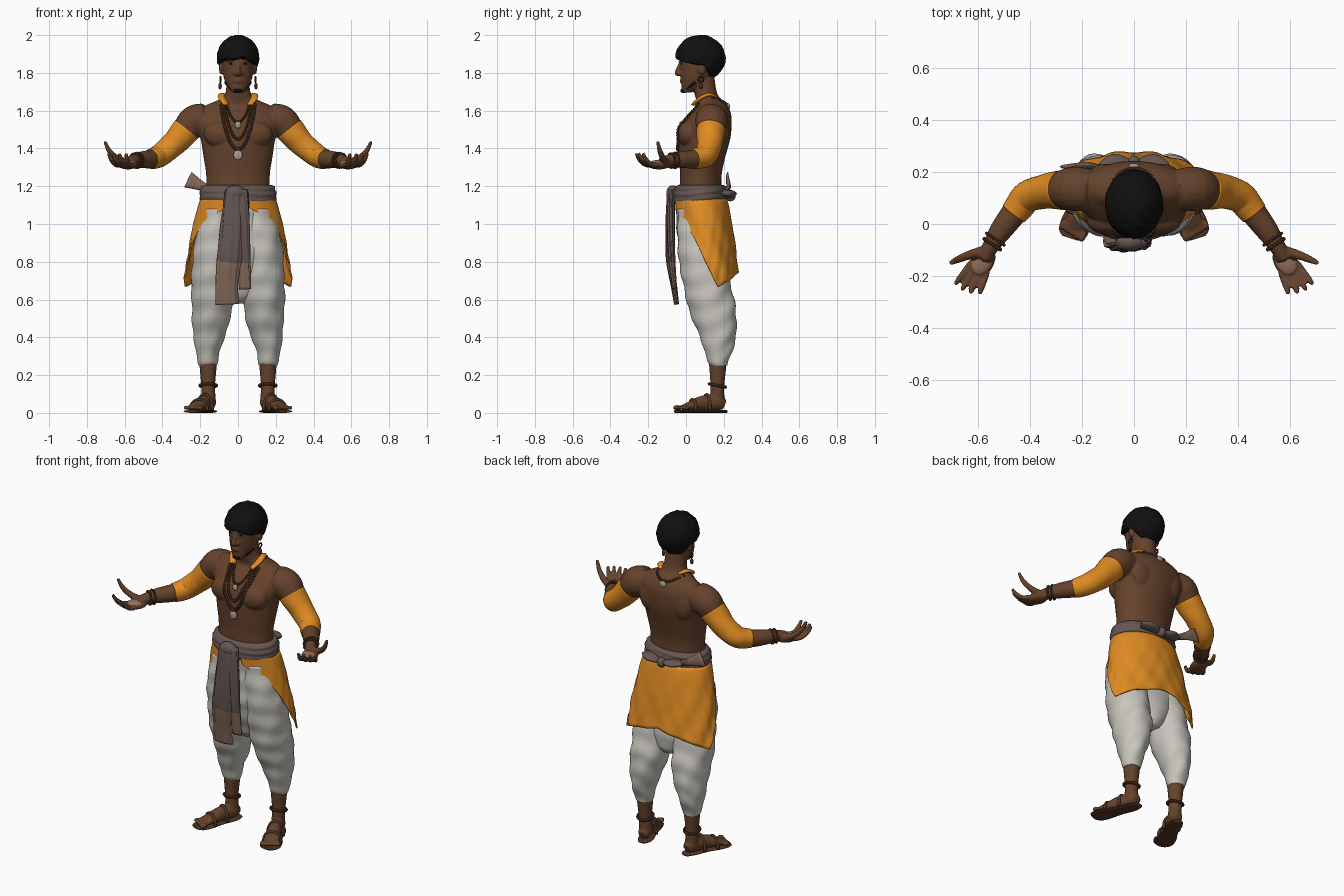
import bpy, bmesh, math
from math import sin, cos, pi
from mathutils import Vector, Matrix, Quaternion
from mathutils.bvhtree import BVHTree

def mat(name, r, g, b):
    m = bpy.data.materials.new(name)
    m.diffuse_color = (r, g, b, 1)
    return m

SKIN = mat("brown skin", .13, .055, .025)
PALM = mat("light palm", .30, .16, .10)
HAIR = mat("black hair", .005, .005, .005)
ORANGE = mat("orange cloth", .74, .26, .016)
WHITE = mat("off white cloth", .58, .56, .51)
TAUPE = mat("grey taupe cloth", .13, .092, .085)
PALE = mat("pale taupe cloth", .24, .15, .105)
BEAD = mat("dark bead brown", .06, .022, .011)
LEATHER = mat("sandal leather", .085, .035, .017)
SILVER = mat("silver", .40, .33, .29)

def finish(name, bm, *mats, rule=None):
    bmesh.ops.recalc_face_normals(bm, faces=bm.faces)
    for f in bm.faces:
        f.smooth = True
        if rule:
            f.material_index = rule(f.calc_center_median())
    me = bpy.data.meshes.new(name)
    bm.to_mesh(me)
    bm.free()
    for m in mats:
        me.materials.append(m)
    ob = bpy.data.objects.new(name, me)
    bpy.context.collection.objects.link(ob)
    return ob

def spline(pts, k):
    P = [pts[0]] + list(pts) + [pts[-1]]
    out = []
    for i in range(1, len(P) - 2):
        for j in range(k):
            t = j / k
            out.append(tuple(.5 * (2*b + (c-a)*t + (2*a-5*b+4*c-d)*t*t + (3*b-a-3*c+d)*t**3)
                             for a, b, c, d in zip(P[i-1], P[i], P[i+1], P[i+2])))
    return out + [tuple(pts[-1])]

def tube(bm, pts, n=18, k=4, up=(0, 0, 1), flat=False, fold=None, s=1):
    """Loft along a smooth path of (x, y, z, side radius, up radius)."""
    S = [(s * p[0],) + p[1:] for p in spline(pts, k)]
    rings = []
    for i, p in enumerate(S):
        c = Vector(p[:3])
        if flat:
            side, nrm = Vector((1, 0, 0)), Vector((0, -1, 0))
        else:
            t = (Vector(S[min(i+1, len(S)-1)][:3]) - Vector(S[max(i-1, 0)][:3])).normalized()
            side = t.cross(Vector(up)).normalized()
            nrm = side.cross(t)
        ring = []
        for j in range(n):
            a = 2 * pi * j / n
            f = fold(a, c.z) if fold else 1
            ring.append(bm.verts.new(c + side * cos(a) * p[3] * f + nrm * sin(a) * p[-1] * f))
        rings.append(ring)
    for A, B in zip(rings, rings[1:]):
        for j in range(n):
            bm.faces.new((A[j], A[(j+1) % n], B[(j+1) % n], B[j]))
    bm.faces.new(rings[0])
    bm.faces.new(rings[-1])

def ball(bm, c, r, rot=None, u=20):
    bmesh.ops.create_uvsphere(bm, u_segments=u, v_segments=u * 2 // 3, radius=1,
                              matrix=Matrix.LocRotScale(Vector(c), rot, Vector(r)))

def beads(bm, pts, r):
    for p in pts:
        bmesh.ops.create_icosphere(bm, subdivisions=2, radius=r, matrix=Matrix.Translation(p))

def circle(c, axis, r, n):
    q = Vector(axis).to_track_quat('Z', 'Y')
    return [Vector(c) + q @ Vector((r*cos(2*pi*i/n), r*sin(2*pi*i/n), 0)) for i in range(n)]

def table(x, pts):
    for (a, u), (b, v) in zip(pts, pts[1:]):
        if x <= b:
            t = max(0, (x - a) / (b - a))
            return u + (v - u) * t
    return pts[-1][1]

# Body: torso, head, arms, hands, shins and feet fused into one skin
bm = bmesh.new()
tube(bm, [(0, .075, 1.10, .17, .115), (0, .078, 1.25, .168, .11), (0, .085, 1.35, .182, .122),
          (0, .097, 1.45, .198, .137), (0, .112, 1.53, .225, .13), (0, .13, 1.585, .215, .108),
          (0, .138, 1.625, .175, .082), (0, .125, 1.655, .11, .07), (0, .105, 1.69, .068, .06),
          (0, .09, 1.78, .06, .06)], n=36, flat=True)
tube(bm, [(0, .0, 1.695, .028, .022), (0, .03, 1.72, .05, .055), (0, .05, 1.76, .071, .076),
          (0, .065, 1.80, .08, .095), (0, .075, 1.86, .086, .108), (0, .08, 1.92, .086, .105),
          (0, .08, 1.965, .06, .08), (0, .08, 1.98, .02, .03)], n=32, flat=True)
tube(bm, [(0, -.028, 1.855, .009), (0, -.04, 1.825, .011), (0, -.047, 1.80, .014),
          (0, -.035, 1.79, .012)], n=12, up=(0, -1, 0))
ball(bm, (0, -.022, 1.757), (.026, .012, .012))
ARM = [(.17, .13, 1.56, .08), (.232, .135, 1.543, .086), (.285, .13, 1.485, .072),
       (.345, .125, 1.42, .061), (.408, .105, 1.367, .056), (.455, .05, 1.345, .051),
       (.515, -.03, 1.34, .043), (.556, -.095, 1.335, .031), (.575, -.13, 1.322, .032)]
for s in (1, -1):
    ball(bm, (s*.088, .012, 1.475), (.095, .055, .07))
    ball(bm, (s*.10, .19, 1.51), (.075, .042, .09))
    ball(bm, (s*.036, -.022, 1.868), (.03, .012, .009))
    ball(bm, (s*.015, -.032, 1.797), (.011, .013, .009))
    ball(bm, (s*.09, .085, 1.825), (.011, .022, .035))
    tube(bm, ARM, s=s)
    d, w = Vector((.475, -.88, 0)), Vector((.88, .475, 0))
    wrist = Vector((.557, -.095, 0))
    c = wrist + d * .055
    ball(bm, (s*c.x, c.y, 1.312), (.066, .047, .023), Quaternion((0, 0, 1), math.atan2(d.y, s*d.x)))
    for off, L in ((-.035, .08), (-.012, .095), (.012, .1), (.035, .092)):
        k = wrist + d * .085 + w * off
        tube(bm, [tuple(k + d*L*t + w*off*t*.4 + Vector((0, 0, z))) + (r,) for t, z, r in
                  ((0, 1.312, .014), (.4, 1.315, .013), (.8, 1.343, .012), (1.02, 1.375, .009))], n=10, s=s)
    tube(bm, [(.58, -.105, 1.325, .022), (.635, -.12, 1.345, .018), (.68, -.138, 1.385, .014),
              (.705, -.15, 1.438, .009)], n=10, s=s)
    tube(bm, [(.155, .165, .38, .055), (.158, .168, .25, .046), (.158, .166, .14, .037),
              (.155, .165, .05, .04)], flat=True, s=s)
    tube(bm, [(.15, .205, .042, .026, .026), (.155, .17, .052, .038, .04), (.185, .09, .05, .038, .042),
              (.215, .02, .036, .045, .024), (.23, -.015, .028, .045, .014)], s=s)
    for i in range(5):
        o = (i - 2) * .021
        ball(bm, (s*(.236 + o*.92), -.032 + o*.38 + abs(i - .5)*.004, .027),
             (.012, .022, .012) if i else (.015, .026, .015), Quaternion((0, 0, 1), s*.35), 12)
body = finish("body", bm, SKIN)
m = body.modifiers.new("fuse", 'REMESH')
m.mode, m.voxel_size, m.use_smooth_shade = 'VOXEL', .0065, True
m = body.modifiers.new("soften", 'SMOOTH')
m.factor, m.iterations = .5, 3
dg = bpy.context.evaluated_depsgraph_get()
bvh = BVHTree.FromObject(body, dg)

def skin_point(x, z, side=-1):
    hit = bvh.ray_cast(Vector((x, side, z)), Vector((0, -side, 0)))[0]
    return hit if hit else Vector((x, .1 + side*.12, z))

# Hair cap with a stepped hairline and wavy tufts
bm = bmesh.new()
bmesh.ops.create_uvsphere(bm, u_segments=56, v_segments=36, radius=1)
for v in bm.verts:
    p = v.co.copy()
    f = 1 + .02*sin(9*p.x + 6*p.z) * sin(8*p.y + 3) + .012*sin(22*p.x + 5*p.y) * cos(17*p.z)
    v.co = Vector((p.x*.112*f, .077 + p.y*.132*f, 1.88 + p.z*.12*f))
    line = table(v.co.y, [(-.06, 1.882), (0, 1.86), (.05, 1.85), (.10, 1.84), (.13, 1.765), (.2, 1.76)])
    v.co.z = min(2.0, max(v.co.z, line + .006*sin(60*v.co.x)))
finish("hair", bm, HAIR)

# Goatee, brows and eyes
bm = bmesh.new()
ball(bm, (0, -.012, 1.706), (.026, .018, .013))
for s in (1, -1):
    ball(bm, (s*.036, -.031, 1.874), (.026, .005, .004), Quaternion((0, 1, 0), s*.12))
    p = skin_point(s*.034, 1.848)
    ball(bm, p, (.014, .003, .004))
    tube(bm, [(s*.02, -.008, 1.708, .008), (s*.048, .02, 1.728, .008), (s*.068, .05, 1.75, .006)], n=8)
finish("facial_hair", bm, HAIR)

# Forehead mark: three thin plates
bm = bmesh.new()
for x, z, h in ((-.011, 1.885, .03), (.011, 1.885, .03), (0, 1.86, .012)):
    p = skin_point(x, z)
    ball(bm, p, (.0035, .004, h), u=10)
finish("forehead_mark", bm, SILVER)

# Light palms
bm = bmesh.new()
for s in (1, -1):
    ball(bm, (s*c.x, c.y, 1.32), (.058, .04, .019), Quaternion((0, 0, 1), math.atan2(d.y, s*d.x)))
finish("palms", bm, PALM)

# Orange sleeves and neck cloth
bm = bmesh.new()
for s in (1, -1):
    tube(bm, [(.272, .131, 1.502, .077), (.30, .129, 1.468, .073), (.345, .125, 1.42, .066),
              (.408, .105, 1.367, .061), (.44, .068, 1.35, .057), (.462, .04, 1.345, .053)], n=28, s=s,
         fold=lambda a, z: 1 + .012*sin(3*a + 70*z))
    tube(bm, [(.062, .04, 1.632, .02, .008), (.085, .075, 1.665, .02, .01), (.085, .12, 1.685, .018, .009),
              (.06, .16, 1.675, .012, .006)], n=10, s=s)
finish("sleeves_and_collar", bm, ORANGE)

# Bead jewellery: necklaces, bracelets, anklets, earrings
bm = bmesh.new()
for wid, top, depth, n, r in ((.088, 1.63, .235, 46, .0095), (.07, 1.64, .19, 40, .008), (.06, 1.64, .10, 26, .007)):
    beads(bm, [skin_point(-wid*cos(a), top - depth*abs(sin(a))**1.5) + Vector((0, -.004, 0))
               for a in (pi*i/n for i in range(n + 1))], r)
beads(bm, [skin_point(-.085 + .17*i/16, 1.665 - .03*sin(pi*i/16), 1) for i in range(17)], .008)
for s in (1, -1):
    ax = (s*.55, -.83, 0)
    beads(bm, circle((s*.545, -.078, 1.336), ax, .037, 18), .0075)
    beads(bm, circle((s*.533, -.058, 1.337), ax, .04, 18), .0065)
    beads(bm, circle((s*.157, .166, .145), (0, .2, 1), .043, 20), .009)
    beads(bm, circle((s*.093, .08, 1.765), (1, 0, 0), .014, 9), .005)
    ball(bm, (s*.095, .08, 1.73), (.01, .01, .018), u=10)
finish("bead_jewellery", bm, BEAD)

# Silver pendants, front and back
bm = bmesh.new()
for z, r in ((1.525, .017), (1.365, .024)):
    ball(bm, skin_point(0, z) + Vector((0, -.008, 0)), (r, .008, r*1.1))
ball(bm, skin_point(0, 1.62, 1), (.022, .01, .02))
finish("pendants", bm, SILVER)

# Draped white trousers
def drape(a, z):
    return 1 + .028*sin(52*z + 2.5*sin(a) + 1.2*cos(2*a)) + .016*sin(5*a + 24*z)
bm = bmesh.new()
tube(bm, [(0, .075, 1.13, .185, .125), (0, .078, 1.0, .205, .128), (0, .09, .8, .19, .125),
          (0, .12, .64, .12, .10), (0, .13, .58, .05, .06)], n=40, k=8, flat=True, fold=drape)
for s in (1, -1):
    tube(bm, [(.10, .07, 1.08, .09, .11), (.12, .077, .9, .112, .122), (.133, .105, .7, .113, .125),
              (.138, .14, .55, .107, .125), (.15, .165, .42, .087, .10), (.16, .172, .34, .066, .078),
              (.16, .17, .275, .055, .056), (.16, .175, .25, .047, .044)],
         n=44, k=9, flat=True, fold=drape, s=s)
finish("trousers", bm, WHITE)

# Orange hip wrap, open at the front with a sweeping hem
HEM = [(.3, 1.085), (.8, 1.02), (1.2, .92), (1.5, .80), (1.85, .665), (2.4, .71), (pi, .76)]
bm = bmesh.new()
grid = []
for i in range(97):
    phi = .3 + (2*pi - .6) * i / 96
    q = min(phi, 2*pi - phi)
    col = []
    for j in range(25):
        z = 1.13 + (table(q, HEM) - 1.13) * j / 24
        u = (max(0, 1.13 - z) / .45) ** .75
        f = 1 + u*(.022*sin(9*q + 26*z) + .012*sin(17*q - 30*z))
        col.append(bm.verts.new((-(.195 + .093*u)*f*sin(phi),
                                 .075 + .05*u - (.138 + .02*u)*f*cos(phi), z)))
    grid.append(col)
for A, B in zip(grid, grid[1:]):
    for j in range(24):
        bm.faces.new((A[j], A[j+1], B[j+1], B[j]))
wrap = finish("hip_wrap", bm, ORANGE)
m = wrap.modifiers.new("cloth thickness", 'SOLIDIFY')
m.thickness, m.offset = .008, 0

# Belt with wrapped folds, front knot and back bow
bm = bmesh.new()
tube(bm, [(0, .075, 1.105, .196, .137), (0, .075, 1.15, .203, .142), (0, .077, 1.19, .197, .136),
          (0, .078, 1.207, .18, .12)], n=44, k=7, flat=True,
     fold=lambda a, z: 1 + .014*sin(190*z + 2*sin(2*a)))
ball(bm, (-.015, -.07, 1.165), (.055, .034, .04))
ball(bm, (0, .235, 1.15), (.026, .028, .03))
for s in (1, -1):
    tube(bm, [(s*.01, .23, 1.15, .015, .012), (s*.07, .228, 1.16, .042, .02),
              (s*.12, .205, 1.165, .032, .014)], n=14)
finish("belt", bm, TAUPE)

# Hanging sash ends, paler below z 0.8, and the bow tail at the side
bm = bmesh.new()
for pts in ([(-.02, -.08, 1.18, .045, .02), (-.025, -.085, 1.0, .062, .022), (-.045, -.085, .82, .062, .02),
             (-.06, -.065, .68, .056, .016), (-.058, -.05, .575, .058, .012)],
            [(.01, -.075, 1.18, .04, .018), (.025, -.08, 1.0, .036, .02), (.03, -.075, .82, .034, .018),
             (.037, -.06, .655, .03, .012)]):
    tube(bm, pts, n=36, k=7, up=(0, -1, 0), fold=lambda a, z: 1 + .10*sin(9*a + 8*z))
tube(bm, [(-.11, .21, 1.165, .015, .01), (-.18, .225, 1.195, .022, .012), (-.265, .22, 1.235, .045, .008)],
     n=16, up=(0, 1, 0), fold=lambda a, z: 1 + .08*sin(5*a))
finish("sash_ends", bm, TAUPE, PALE, rule=lambda p: int(p.z < .8 or p.x < -.17))

# Sandals: soles and straps
bm = bmesh.new()
for s in (1, -1):
    tube(bm, [(.143, .215, .008, .026, .008), (.153, .17, .008, .044, .008), (.185, .09, .008, .045, .008),
              (.215, .02, .008, .058, .008), (.238, -.035, .008, .054, .008), (.245, -.055, .008, .03, .008)], s=s)
    for x, y, wd, h in ((.208, .035, .05, .058), (.176, .11, .045, .085)):
        tube(bm, [(x + .92*wd*cos(a), y + .38*wd*cos(a), .012 + h*sin(a), .009)
                  for a in (pi*i/8 for i in range(9))], n=8, k=2, up=(.38, -.92, 0), s=s)
finish("sandals", bm, LEATHER)
